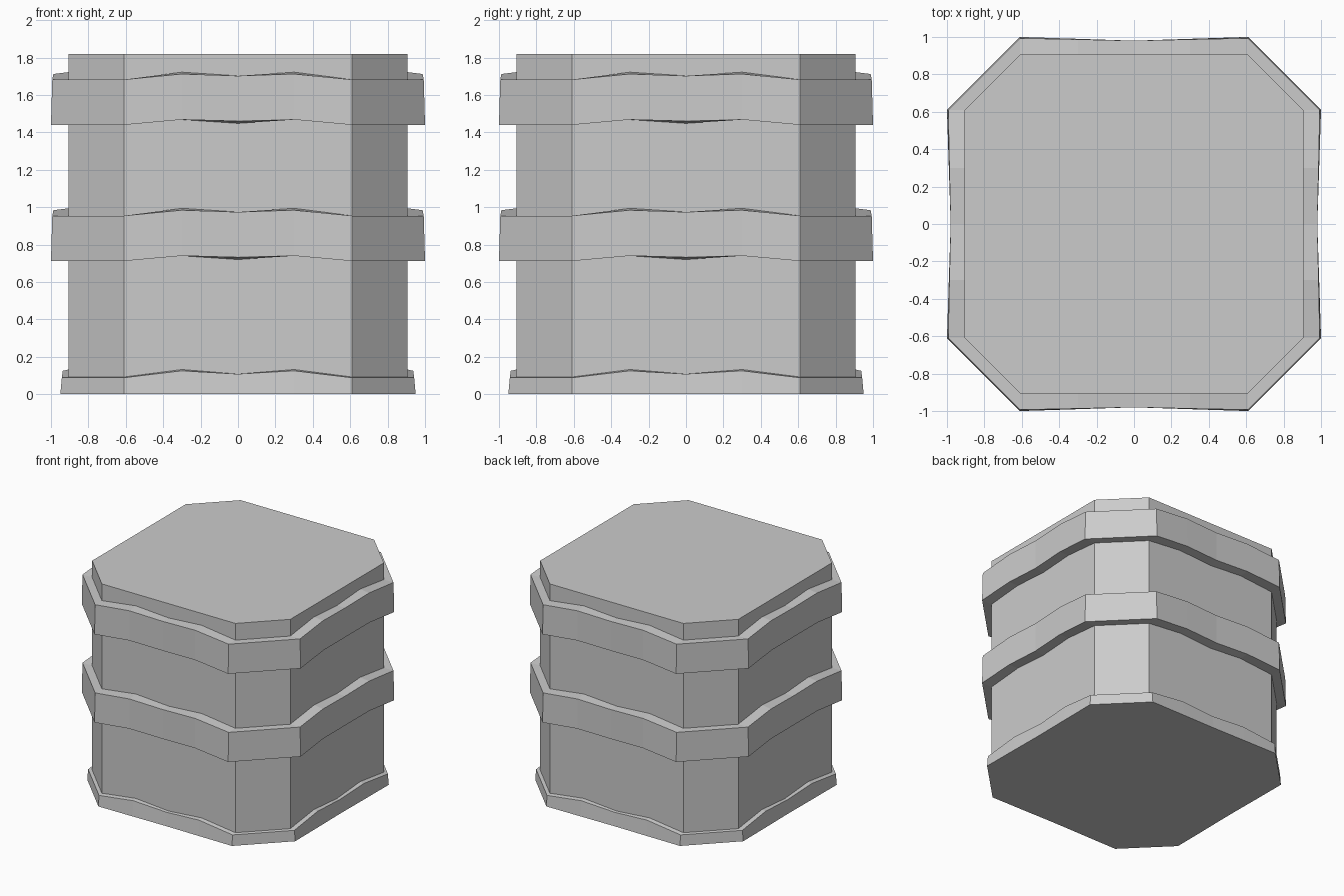
import bpy
import bmesh
from math import radians
from mathutils import Matrix, Vector

if "Cube" in bpy.data.objects:
    bpy.data.objects.remove(bpy.data.objects["Cube"])

CORNER = 0.61   # half length of each long side
CORE = 0.905    # distance from axis to the core's flat sides
STATIONS = (-CORNER, -0.3, 0.0, 0.3, CORNER)


def make_object(name, bm):
    bmesh.ops.remove_doubles(bm, verts=bm.verts, dist=1e-5)
    bmesh.ops.recalc_face_normals(bm, faces=bm.faces)
    mesh = bpy.data.meshes.new(name)
    bm.to_mesh(mesh)
    bm.free()
    obj = bpy.data.objects.new(name, mesh)
    bpy.context.collection.objects.link(obj)
    return obj


def loop(bm, radii, heights):
    """Loop round the four long sides; values are for corner, wave, middle."""
    verts = []
    for turn in range(4):
        rot = Matrix.Rotation(radians(90 * turn), 3, 'Z')
        for i, x in enumerate(STATIONS):
            k = (0, 1, 2, 1, 0)[i]
            verts.append(bm.verts.new(rot @ Vector((x, -radii[k], heights[k]))))
    return verts


def bridge(bm, a, b):
    n = len(a)
    for i in range(n):
        j = (i + 1) % n
        bm.faces.new((a[i], a[j], b[j], b[i]))


def wavy_band(name, z):
    """Belt with a wavy upper and lower edge, wrapped round the core."""
    bm = bmesh.new()
    inner = (CORE,) * 3
    rings = [
        loop(bm, inner, (z, z + 0.028, z + 0.008)),
        loop(bm, (1.0, 0.99, 0.98), (z, z + 0.028, z + 0.02)),
        loop(bm, (0.993, 0.987, 0.98), (z + 0.242, z + 0.272, z + 0.262)),
        loop(bm, inner, (z + 0.242, z + 0.282, z + 0.262)),
    ]
    for a, b in zip(rings, rings[1:] + rings[:1]):
        bridge(bm, a, b)
    return make_object(name, bm)


# Octagonal core
bm = bmesh.new()
ends = []
for z in (0.0, 1.82):
    ring = []
    for turn in range(4):
        rot = Matrix.Rotation(radians(90 * turn), 3, 'Z')
        ring += [bm.verts.new(rot @ Vector((x, -CORE, z))) for x in (-CORNER, CORNER)]
    ends.append(ring)
    bm.faces.new(ring)
bridge(bm, *ends)
make_object("core", bm)

# Two raised belts
wavy_band("lower_belt", 0.712)
wavy_band("upper_belt", 1.44)

# Low foot trim with a flat underside
bm = bmesh.new()
rings = [
    loop(bm, (CORE,) * 3, (0, 0, 0)),
    loop(bm, (0.95, 0.948, 0.945), (0, 0, 0)),
    loop(bm, (0.942, 0.937, 0.932), (0.088, 0.125, 0.108)),
    loop(bm, (CORE,) * 3, (0.092, 0.132, 0.108)),
]
for a, b in zip(rings, rings[1:] + rings[:1]):
    bridge(bm, a, b)
make_object("foot_trim", bm)
